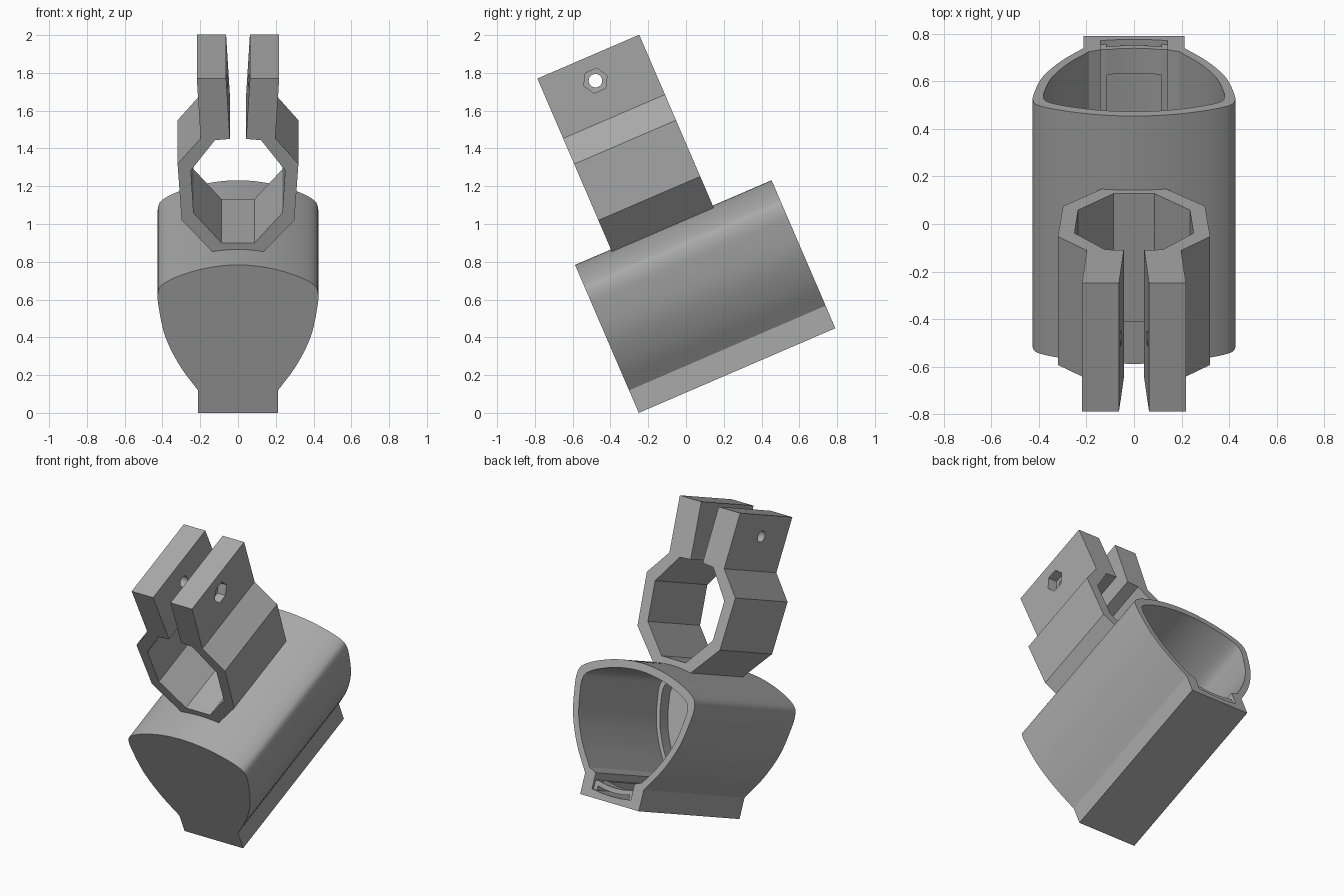
import bpy, bmesh, math
from mathutils import Matrix, Vector

cube = bpy.data.objects.get("Cube")
if cube:
    bpy.data.objects.remove(cube)

grey = bpy.data.materials.new("plain_grey")
grey.use_nodes = True
COLOUR = (0.4, 0.4, 0.4, 1)
grey.diffuse_color = COLOUR
grey.node_tree.nodes["Principled BSDF"].inputs["Base Color"].default_value = COLOUR

# Everything is drawn upright, then leaned back about x
TILT = Matrix.Translation((0, -0.25, 0)) @ Matrix.Rotation(math.radians(23.3), 4, 'X')
LENGTH = 1.133


def make_object(name, bm):
    bmesh.ops.recalc_face_normals(bm, faces=bm.faces)
    bm.transform(TILT)
    mesh = bpy.data.meshes.new(name)
    bm.to_mesh(mesh)
    bm.free()
    mesh.materials.append(grey)
    obj = bpy.data.objects.new(name, mesh)
    bpy.context.collection.objects.link(obj)
    return obj


def extrude(name, half, start, end):
    """Mirror a half profile of (x, height) and extrude it from start to end."""
    outline = half + [(-x, z) for x, z in reversed(half) if x > 0.0001]
    bm = bmesh.new()
    face = bm.faces.new([bm.verts.new((x, start, z)) for x, z in outline])
    moved = bmesh.ops.extrude_face_region(bm, geom=[face])["geom"]
    bmesh.ops.translate(bm, vec=(0, end - start, 0),
                        verts=[v for v in moved if isinstance(v, bmesh.types.BMVert)])
    return make_object(name, bm)


def drill(name, sides, radius, x0, x1):
    """Prism along x at the bolt position."""
    bm = bmesh.new()
    place = Matrix.Translation(((x0 + x1) / 2, 0.485, 1.706)) @ Matrix.Rotation(math.pi / 2, 4, 'Y')
    bmesh.ops.create_cone(bm, cap_ends=True, segments=sides, radius1=radius,
                          radius2=radius, depth=x1 - x0, matrix=place)
    return make_object(name, bm)


def cut(obj, cutters):
    for cutter in cutters:
        mod = obj.modifiers.new("cut", 'BOOLEAN')
        mod.operation, mod.solver, mod.object = 'DIFFERENCE', 'EXACT', cutter
    bpy.context.view_layer.update()
    result = obj.evaluated_get(bpy.context.evaluated_depsgraph_get())
    mesh = bpy.data.meshes.new_from_object(result)
    obj.modifiers.clear()
    obj.data = mesh
    for cutter in cutters:
        bpy.data.objects.remove(cutter)


def smooth_curve(points, steps=6):
    """Catmull-Rom curve through the points."""
    pts = [Vector(p) for p in points]
    pts = [2 * pts[0] - pts[1]] + pts + [Vector((-pts[-2].x, pts[-2].y))]
    out = []
    for a, b, c, d in zip(pts, pts[1:], pts[2:], pts[3:]):
        for i in range(steps):
            t = i / steps
            p = 0.5 * (2 * b + (c - a) * t + (2 * a - 5 * b + 4 * c - d) * t ** 2
                       + (3 * b - a - 3 * c + d) * t ** 3)
            out.append((p.x, p.y))
    return out + [tuple(pts[-2])]


# Holder body: rounded shell with a flat foot, open at the back
wall = smooth_curve([(0.212, 0.13), (0.31, 0.275), (0.385, 0.44), (0.42, 0.61), (0.424, 0.69),
                     (0.40, 0.74), (0.31, 0.79), (0.165, 0.835), (0, 0.853)])


def inner(sx, sz):
    return [(0, 0.125), (0.1, 0.132)] + [(x * sx, 0.45 + (z - 0.45) * sz) for x, z in wall]


body = extrude("holder_body", [(0.212, 0)] + wall, 0, LENGTH)
cavity = extrude("cavity_cutter", inner(0.895, 0.88), 0.26, LENGTH + 0.1)
pocket = extrude("pocket_cutter", inner(0.83, 0.82), 0.17, 0.3)
slot = extrude("slot_cutter", [(0, 0.038), (0.07, 0.041), (0.14, 0.05), (0.14, 0.25)],
               0.2, LENGTH + 0.1)
cut(body, [cavity, pocket, slot])

# Curved catch inside the foot slot
catch = extrude("catch", [(0, 0.06), (0.06, 0.064), (0.115, 0.075), (0.115, 0.105),
                          (0.06, 0.094), (0, 0.09)], 1.0, 1.115)
rails = []
for side in (-1, 1):
    bm = bmesh.new()
    bmesh.ops.create_cube(bm, size=1, matrix=Matrix.Translation((side * 0.1275, 0.66, 0.075))
                          @ Matrix.Diagonal((0.025, 0.91, 0.06, 1)))
    rails.append(make_object("left_slot_rail" if side > 0 else "right_slot_rail", bm))

# Split octagonal clamp with two lugs
clamp = extrude("clamp", [(0, 0.80), (0.10, 0.80), (0.298, 1.021), (0.32, 1.345), (0.198, 1.493),
                          (0.218, 1.838), (0.063, 1.838), (0.043, 1.49), (0.122, 1.483),
                          (0.25, 1.308), (0.235, 1.063), (0.087, 0.89), (0, 0.89)], 0.207, 0.794)
cut(clamp, [drill("bolt_hole_cutter", 20, 0.036, -0.5, 0.5),
            drill("nut_recess_cutter", 6, 0.067, 0.15, 0.5)])

for obj in (body, catch):
    bpy.ops.object.select_all(action='DESELECT')
    obj.select_set(True)
    bpy.context.view_layer.objects.active = obj
    bpy.ops.object.shade_smooth_by_angle(angle=math.radians(30))
